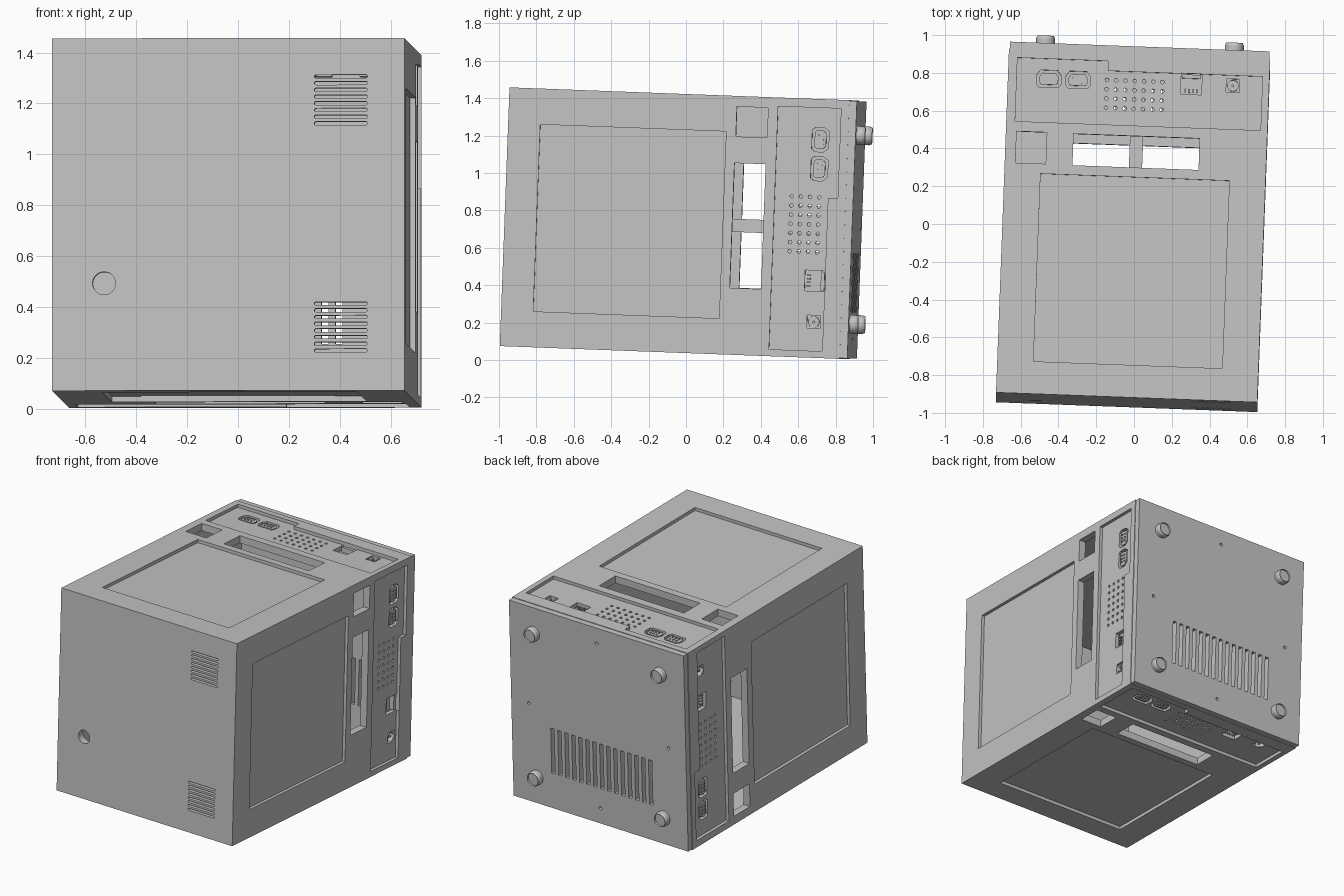
import bpy, bmesh
from math import pi, cos, sin, atan
from mathutils import Matrix, Vector

cube = bpy.data.objects.get("Cube")
if cube:
    bpy.data.objects.remove(cube)

grey = bpy.data.materials.new("light_grey")
grey.use_nodes = True
COL = (0.55, 0.55, 0.55, 1)
grey.diffuse_color = COL
grey.node_tree.nodes["Principled BSDF"].inputs["Base Color"].default_value = COL

H = 0.692            # half width of the case
FRONT, SEAM, BACK = -0.93, 0.89, 0.93
WALL, RECESS = 0.05, 0.022
T = atan(0.0376)     # slight lean of the whole case
PLACE = Matrix.Translation((-0.004, -0.015, 0.73)) @ Matrix.Rotation(-T, 4, 'X') @ Matrix.Rotation(-T, 4, 'Z')

# Frames: local x, y lie on the face, local z points outward
SIDES = [Matrix.Rotation(k * pi / 2, 4, 'Y') for k in range(4)]
FRONT_M = Matrix.Rotation(pi / 2, 4, 'X')
BACK_M = Matrix.Rotation(pi, 4, 'Z') @ FRONT_M


def prism(bm, pts, z0, z1, m=Matrix(), top=1.0):
    """Extruded polygon; the outer end may be scaled about its centre."""
    c = sum((Vector(p) for p in pts), Vector((0, 0))) / len(pts)
    low = [bm.verts.new(m @ Vector((*p, z0))) for p in pts]
    high = [bm.verts.new(m @ Vector((*(c + (Vector(p) - c) * top), z1))) for p in pts]
    bm.faces.new(low[::-1])
    cap = bm.faces.new(high)
    for i in range(len(pts)):
        j = (i + 1) % len(pts)
        bm.faces.new((low[i], low[j], high[j], high[i]))
    return cap


def rect(x0, x1, y0, y1):
    return [(x0, y0), (x1, y0), (x1, y1), (x0, y1)]


def box(cx, cy, w, h):
    return rect(cx - w / 2, cx + w / 2, cy - h / 2, cy + h / 2)


def disc(cx, cy, r, n=24):
    return [(cx + r * cos(2 * pi * i / n), cy + r * sin(2 * pi * i / n)) for i in range(n)]


def slot(x0, x1, cy, r, n=6):
    right = [(x1 + r * sin(pi * i / n), cy - r * cos(pi * i / n)) for i in range(n + 1)]
    left = [(x0 - r * sin(pi * i / n), cy + r * cos(pi * i / n)) for i in range(n + 1)]
    return right + left


def dshape(cx, cy, w, h):
    return [(cx - w * 0.4, cy - h / 2), (cx + w * 0.4, cy - h / 2), (cx + w / 2, cy - h * 0.3),
            (cx + w / 2, cy + h * 0.2), (cx + w * 0.35, cy + h / 2), (cx - w * 0.35, cy + h / 2),
            (cx - w / 2, cy + h * 0.2), (cx - w / 2, cy - h * 0.3)]


def finish(name, bm):
    bmesh.ops.recalc_face_normals(bm, faces=bm.faces)
    me = bpy.data.meshes.new(name)
    bm.to_mesh(me)
    bm.free()
    me.materials.append(grey)
    ob = bpy.data.objects.new(name, me)
    bpy.context.scene.collection.objects.link(ob)
    ob.matrix_world = PLACE
    return ob


def cut(ob, bm):
    """Subtract a cutter mesh and discard the cutter."""
    cutter = finish("cutter", bm)
    cutter.hide_render = True
    mod = ob.modifiers.new("cut", 'BOOLEAN')
    mod.operation, mod.solver, mod.object = 'DIFFERENCE', 'EXACT', cutter
    bpy.context.view_layer.objects.active = ob
    bpy.ops.object.modifier_apply(modifier=mod.name)
    bpy.data.objects.remove(cutter)


SUBS = (-0.475, -0.32)   # pair of connectors on each side
PORT_Y = 0.742
SOCKET, JACK = 0.28, 0.5

# Case shell
bm = bmesh.new()
prism(bm, box(0, 0, 2 * H, 2 * H), -SEAM, -FRONT, FRONT_M)
case = finish("case", bm)

# Hollow interior, large panel recesses and stepped port recesses
bm = bmesh.new()
inner = 2 * (H - WALL)
prism(bm, box(0, 0, inner, inner), -SEAM - 0.1, -FRONT - WALL, FRONT_M)
strip = [(-0.645, 0.51), (0.655, 0.51), (0.655, 0.795), (-0.165, 0.795), (-0.165, 0.847), (-0.645, 0.847)]
for m in SIDES:
    prism(bm, rect(-0.5, 0.5, -0.758, 0.237), H - RECESS, H + 0.1, m)
    prism(bm, strip, H - RECESS, H + 0.1, m)
cut(case, bm)

# Openings through the walls
bm = bmesh.new()
lo, hi = H - WALL - 0.03, H + 0.05
for m in SIDES:
    prism(bm, rect(-0.333, 0.335, 0.288, 0.455), lo, hi, m)
    prism(bm, rect(-0.635, -0.475, 0.29, 0.457), lo, hi, m)
    for x in SUBS:
        prism(bm, dshape(x, PORT_Y, 0.13, 0.09), lo, hi, m)
    prism(bm, box(SOCKET, PORT_Y, 0.11, 0.11), lo, hi, m)
    prism(bm, box(JACK, PORT_Y, 0.07, 0.07), lo, hi, m)
    for i in range(7):
        for j in range(4):
            prism(bm, disc(-0.167 + i * 0.049, 0.6 + j * 0.049, 0.01, 8), lo, hi, m)
f0, f1 = -FRONT - WALL - 0.03, -FRONT + 0.05
prism(bm, disc(-0.487, -0.27, 0.045), f0, f1, FRONT_M)
for base in (-0.535, 0.357):
    for i in range(8):
        prism(bm, slot(0.345, 0.541, base + i * 0.0263, 0.0065), f0, f1, FRONT_M)
cut(case, bm)

# Rear plate with vent slots and screw holes
bm = bmesh.new()
prism(bm, box(0, 0, 2 * H - 0.008, 2 * H - 0.008), SEAM, BACK, BACK_M)
plate = finish("rear_plate", bm)
bm = bmesh.new()
for i in range(15):
    prism(bm, box(-0.367 + i * 0.055, -0.283, 0.027, 0.315), SEAM - 0.05, BACK + 0.05, BACK_M)
for x, y in ((0, 0.58), (0, -0.58), (0.55, 0), (-0.55, 0)):
    prism(bm, disc(x, y, 0.011, 12), BACK - 0.02, BACK + 0.05, BACK_M)
cut(plate, bm)

# Central spine inside the case
bm = bmesh.new()
prism(bm, box(0, 0, 0.07, 0.07), -SEAM, -FRONT - WALL, FRONT_M)
finish("inner_spine", bm)

# Feet: chamfered discs with a dished centre
for sx, side in ((-1, "left"), (1, "right")):
    for sy, level in ((-1, "lower"), (1, "upper")):
        bm = bmesh.new()
        ring = disc(sx * 0.5, sy * 0.505, 0.05)
        prism(bm, ring, BACK, BACK + 0.03, BACK_M)
        cap = prism(bm, ring, BACK + 0.03, BACK + 0.045, BACK_M, top=0.88)
        bmesh.ops.inset_individual(bm, faces=[cap], thickness=0.016)
        bmesh.ops.translate(bm, verts=cap.verts, vec=(0, -0.025, 0))
        foot = finish(f"foot_{level}_{side}", bm)
        bpy.ops.object.select_all(action='DESELECT')
        foot.select_set(True)
        bpy.context.view_layer.objects.active = foot
        bpy.ops.object.shade_smooth_by_angle()

# Connectors seated behind the port openings
floor = H - WALL
for m, where in zip(SIDES, ("top", "left", "bottom", "right")):
    bm = bmesh.new()
    for x in SUBS:
        prism(bm, box(x, PORT_Y, 0.145, 0.11), floor - 0.04, floor, m)
        prism(bm, dshape(x, PORT_Y, 0.1, 0.062), floor, H - RECESS - 0.004, m)
        for i in (-1, 0, 1):
            for dy in (-0.013, 0.013):
                prism(bm, disc(x + i * 0.024, PORT_Y + dy, 0.006, 8), H - RECESS - 0.004, H - RECESS + 0.003, m)
    finish(f"{where}_connectors", bm)

    bm = bmesh.new()
    prism(bm, box(SOCKET, PORT_Y, 0.13, 0.13), floor - 0.04, floor - 0.01, m)
    prism(bm, box(SOCKET, PORT_Y + 0.04, 0.1, 0.02), floor - 0.01, H - RECESS - 0.005, m)
    for i in range(4):
        prism(bm, box(SOCKET - 0.03 + i * 0.02, PORT_Y - 0.035, 0.008, 0.02), floor - 0.01, floor + 0.012, m)
    finish(f"{where}_socket", bm)

    bm = bmesh.new()
    prism(bm, box(JACK, PORT_Y, 0.09, 0.09), floor - 0.04, floor - 0.01, m)
    cap = prism(bm, disc(JACK, PORT_Y, 0.03, 20), floor - 0.01, H - RECESS, m)
    bmesh.ops.inset_individual(bm, faces=[cap], thickness=0.01)
    bmesh.ops.translate(bm, verts=cap.verts, vec=m @ Vector((0, 0, -0.03)))
    prism(bm, disc(JACK, PORT_Y, 0.007, 10), floor - 0.01, H - RECESS - 0.003, m)
    finish(f"{where}_jack", bm)
